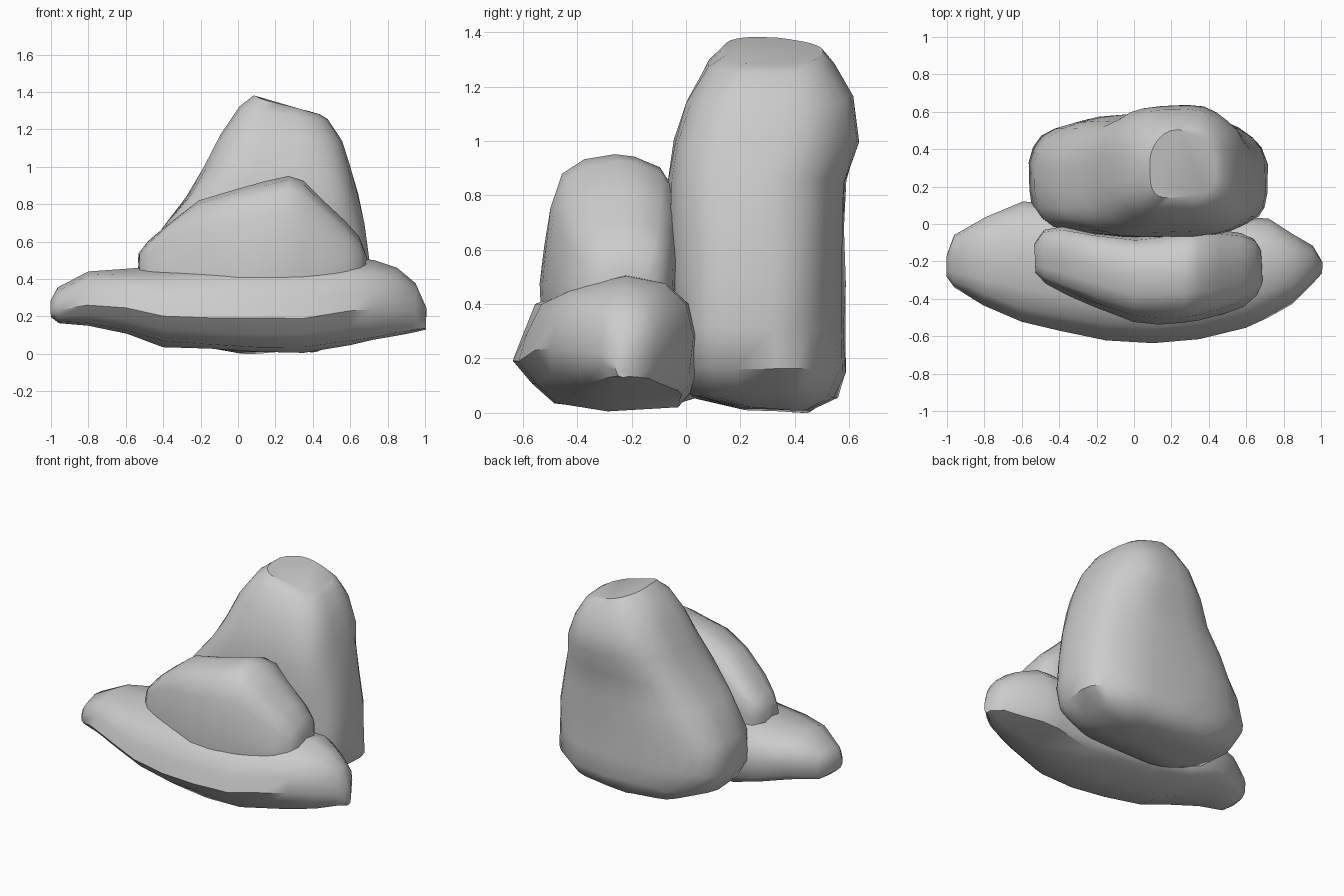
import bpy, bmesh, math
from mathutils import Vector, noise

if "Cube" in bpy.data.objects:
    bpy.data.objects.remove(bpy.data.objects["Cube"])


def loft_rock(name, rings, rough, seed):
    """Skin closed rings, cap both ends, and roughen the surface slightly."""
    bm = bmesh.new()
    rows = [[bm.verts.new(p) for p in ring] for ring in rings]
    n = len(rows[0])
    for a, b in zip(rows, rows[1:]):
        for i in range(n):
            j = (i + 1) % n
            bm.faces.new((a[i], a[j], b[j], b[i]))
    bm.faces.new(rows[0])
    bm.faces.new(rows[-1])
    for v in bm.verts:
        v.co += noise.noise_vector(v.co * 4.5 + Vector((seed, 0, 0))) * rough
        v.co.z = max(v.co.z, 0)
    bmesh.ops.recalc_face_normals(bm, faces=bm.faces)
    mesh = bpy.data.meshes.new(name)
    bm.to_mesh(mesh)
    bm.free()
    ob = bpy.data.objects.new(name, mesh)
    bpy.context.collection.objects.link(ob)
    bpy.ops.object.select_all(action='DESELECT')
    ob.select_set(True)
    bpy.context.view_layer.objects.active = ob
    bpy.ops.object.shade_smooth_by_angle(angle=math.radians(45))
    return ob


def upright_ring(xl, zl, xr, zr, yf, yb, n=28):
    """Outline with a squarish front and rounder back; its ends may differ in height."""
    pts = []
    for i in range(n):
        a = math.tau * (i + 0.5) / n
        c, s = math.cos(a), math.sin(a)
        power = 2.5 if s > 0 else 3.6
        u = math.copysign(abs(c) ** (2 / power), c) * 0.5 + 0.5
        v = math.copysign(abs(s) ** (2 / power), s) * 0.5 + 0.5
        pts.append((xl + u * (xr - xl), yf + v * (yb - yf), zl + u * (zr - zl)))
    return pts


def side_ring(section, x, yf, yb, zb, zt):
    """Unit y/z section fitted into the given limits at one x position."""
    return [(x, yf + u * (yb - yf), zb + v * (zt - zb)) for u, v in section]


# Tall boulder at the back: xl, zl, xr, zr, y front, y back
tall = [
    (.00, .00, .42, .02, .20, .46), (-.30, .05, .58, .07, .02, .55),
    (-.48, .14, .70, .16, -.03, .59), (-.57, .28, .72, .30, -.05, .59),
    (-.54, .46, .71, .50, -.06, .585), (-.40, .68, .67, .70, -.065, .58),
    (-.28, .84, .64, .86, -.06, .59), (-.18, 1.0, .60, 1.0, -.04, .64),
    (-.09, 1.18, .55, 1.13, .00, .615), (.01, 1.32, .48, 1.25, .08, .54),
    (.09, 1.39, .43, 1.28, .14, .50)]
loft_rock("tall_back_rock", [upright_ring(*r) for r in tall], .02, 3)

# Wide slab across the front: x, y front, y back, z bottom, z top
slab_section = [(0, .38), (.05, .6), (.12, .82), (.28, .92), (.54, 1), (.8, .93),
                (.95, .76), (1, .5), (.98, .16), (.9, .04), (.5, 0), (.22, .05), (.1, .2)]
slab = [
    (-1.0, -.28, -.16, .20, .29), (-.96, -.34, -.06, .165, .36),
    (-.80, -.43, .04, .15, .44), (-.60, -.52, .12, .11, .455),
    (-.40, -.57, .12, .04, .465), (-.15, -.62, .08, .025, .48),
    (.10, -.635, .05, .015, .48), (.35, -.615, .04, .01, .49),
    (.60, -.55, .04, .05, .51), (.72, -.50, .02, .07, .50),
    (.85, -.43, -.06, .10, .46), (.95, -.32, -.12, .12, .38),
    (1.0, -.26, -.20, .13, .24)]
loft_rock("front_slab_rock", [side_ring(slab_section, *r) for r in slab], .014, 8)

# Middle boulder resting on the slab
mid_section = [(.03, 0), (0, .2), (.04, .45), (.08, .68), (.16, .88), (.32, .96), (.55, 1),
               (.7, .99), (.88, .92), (.97, .8), (1, .5), (.98, 0)]
middle = [
    (-.53, -.26, -.11, .36, .54), (-.48, -.32, -.04, .35, .61),
    (-.38, -.37, -.02, .35, .70), (-.20, -.45, -.06, .35, .82),
    (.00, -.53, -.07, .35, .89), (.14, -.54, -.05, .35, .92),
    (.27, -.535, -.03, .35, .95), (.35, -.52, -.03, .35, .925),
    (.46, -.49, -.04, .35, .82), (.58, -.45, -.05, .35, .70),
    (.65, -.39, -.08, .35, .62), (.68, -.33, -.13, .36, .53)]
loft_rock("middle_rock", [side_ring(mid_section, *r) for r in middle], .016, 15)
